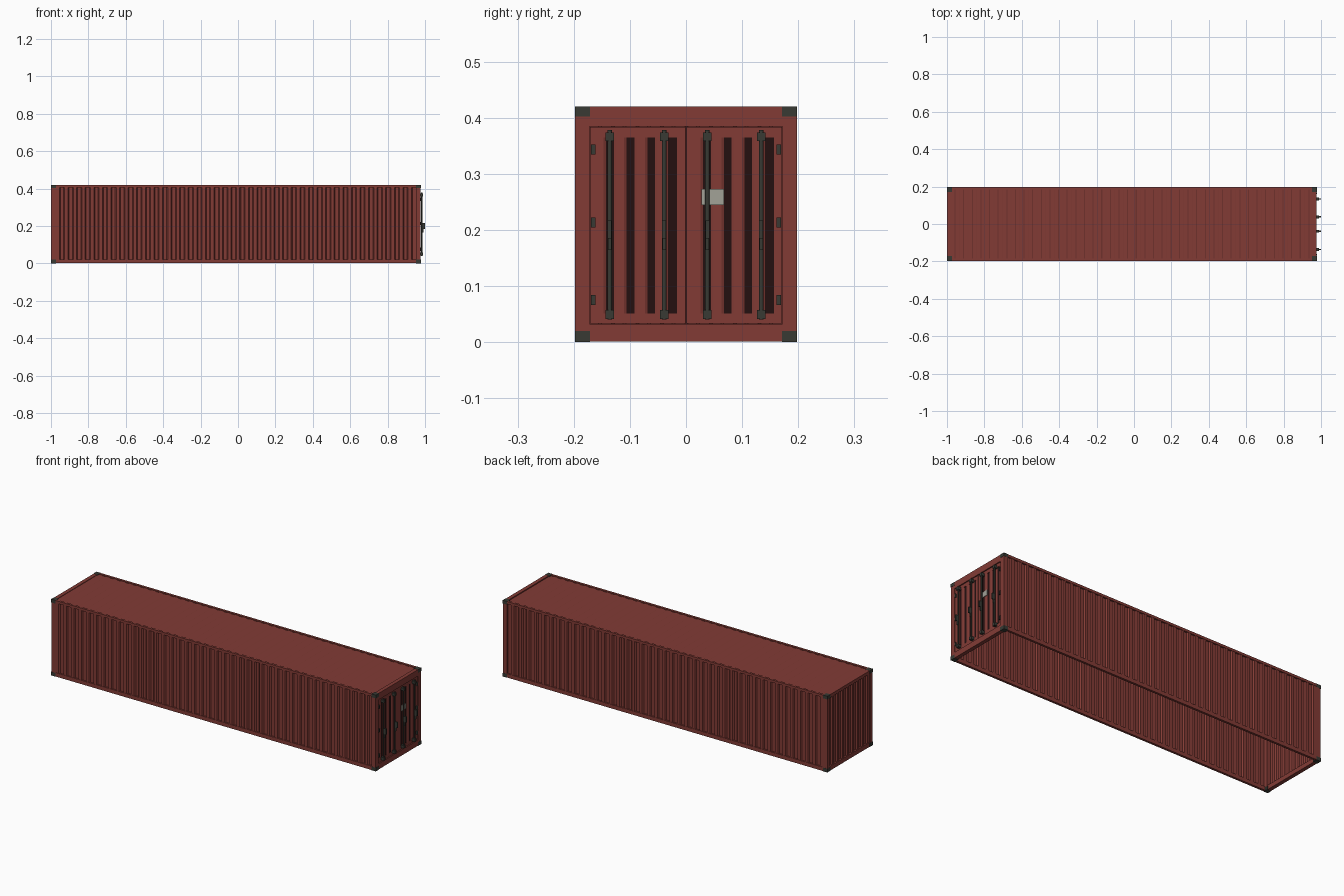
import bpy, bmesh, math
from mathutils import Vector

if "Cube" in bpy.data.objects:
    bpy.data.objects.remove(bpy.data.objects["Cube"])


def material(name, rgb):
    m = bpy.data.materials.new(name)
    m.diffuse_color = (*rgb, 1)
    m.use_nodes = True
    m.node_tree.nodes["Principled BSDF"].inputs["Base Color"].default_value = m.diffuse_color
    return m


RED = material("oxide red paint", (0.225, 0.044, 0.036))
DARK_RED = material("deep shadow red", (0.017, 0.005, 0.005))
STEEL = material("dark steel", (0.040, 0.042, 0.034))
PLATE = material("pale plate", (0.36, 0.36, 0.31))

X0, X1, W, H = -1.0, 0.978, 0.198, 0.42


def finish(name, bm, mats):
    me = bpy.data.meshes.new(name)
    bm.to_mesh(me)
    bm.free()
    for m in mats:
        me.materials.append(m)
    ob = bpy.data.objects.new(name, me)
    bpy.context.collection.objects.link(ob)
    return ob


def boxes(name, spans, mat):
    """One object made of boxes given as (x0, x1, y0, y1, z0, z1)."""
    bm = bmesh.new()
    for x0, x1, y0, y1, z0, z1 in spans:
        vs = bmesh.ops.create_cube(bm, size=1)["verts"]
        for v in vs:
            v.co = Vector(((x0 + x1) / 2 + v.co.x * (x1 - x0),
                           (y0 + y1) / 2 + v.co.y * (y1 - y0),
                           (z0 + z1) / 2 + v.co.z * (z1 - z0)))
    return finish(name, bm, [mat])


def corrugated(name, origin, along, across, out, length, height, n, depth,
               thick=0.0, valley_mat=None):
    """Trapezoid-wave sheet: crest, slope, valley, slope, repeated n times."""
    o, a, c, d = map(Vector, (origin, along, across, out))
    p = length / n
    pts = []
    for i in range(n):
        for f, lvl in ((0.06, 0), (0.44, 0), (0.56, 1), (0.94, 1)):
            pts.append(((i + f) * p, lvl))
    pts = [(0, 0)] + pts + [(length, 1)]
    bm = bmesh.new()
    rows = []
    for s, lvl in pts:
        base = o + a * s - d * depth * lvl
        rows.append((bm.verts.new(base), bm.verts.new(base + c * height), lvl))
    for (b0, t0, l0), (b1, t1, l1) in zip(rows, rows[1:]):
        f = bm.faces.new((b0, b1, t1, t0))
        f.normal_update()
        if f.normal.dot(d) < 0:
            f.normal_flip()
        if valley_mat and l0 and l1:
            f.material_index = 1
    ob = finish(name, bm, [RED] + ([valley_mat] if valley_mat else []))
    if thick:
        mod = ob.modifiers.new("sheet thickness", "SOLIDIFY")
        mod.thickness = thick
        mod.offset = -1
    return ob


# corrugated walls and roof (the underside is open)
L = X1 - X0 - 0.05
corrugated("side_wall_front", (X0 + 0.025, -W + 0.002, 0.02), (1, 0, 0),
           (0, 0, 1), (0, -1, 0), L, H - 0.03, 42, 0.007, 0.0015)
corrugated("side_wall_back", (X0 + 0.025, W - 0.002, 0.02), (1, 0, 0),
           (0, 0, 1), (0, 1, 0), L, H - 0.03, 42, 0.007, 0.0015)
corrugated("end_wall", (X0 + 0.004, -W + 0.024, 0.02), (0, 1, 0),
           (0, 0, 1), (-1, 0, 0), 2 * W - 0.048, H - 0.03, 8, 0.007, 0.0015)
corrugated("roof", (X0 + 0.02, -W + 0.009, H - 0.003), (1, 0, 0),
           (0, 1, 0), (0, 0, 1), L + 0.01, 2 * W - 0.018, 42, 0.003, 0.0015)

# frame: posts, side rails, end sills and headers
posts, rails, castings = [], [], []
for s in (-1, 1):
    yo, yp = sorted((s * (W - 0.0005), s * (W - 0.026)))
    for xa, xb in ((X0 + 0.001, X0 + 0.026), (X1 - 0.026, X1 - 0.001)):
        posts.append((xa, xb, yo, yp, 0.018, H - 0.018))
    yo, yp = sorted((s * (W - 0.0005), s * (W - 0.013)))
    rails.append((X0 + 0.02, X1 - 0.02, yo, yp, 0.001, 0.022))
    rails.append((X0 + 0.02, X1 - 0.02, yo, yp, H - 0.014, H - 0.0005))
    # corner castings stand slightly proud of the frame
    yo, yp = sorted((s * W, s * (W - 0.027)))
    for xa, xb in ((X0, X0 + 0.026), (X1 - 0.026, X1)):
        castings.append((xa, xb, yo, yp, 0, 0.02))
        castings.append((xa, xb, yo, yp, H - 0.018, H))
boxes("corner_posts", posts, RED)
boxes("side_rails", rails, RED)
boxes("corner_castings", castings, STEEL)
yi = W - 0.024
boxes("end_sills_and_headers", [
    (X0 + 0.001, X0 + 0.022, -yi, yi, 0.001, 0.025),
    (X0 + 0.001, X0 + 0.022, -yi, yi, H - 0.018, H - 0.0005),
    (X1 - 0.022, X1 - 0.001, -yi, yi, 0.001, 0.032),
    (X1 - 0.022, X1 - 0.001, -yi, yi, 0.384, H - 0.0005)], RED)

# two doors with a corrugated centre panel each
XD = X1 - 0.006
boxes("doors", [(XD - 0.012, XD - 0.003, -0.1715, -0.001, 0.033, 0.383),
                (XD - 0.012, XD - 0.003, 0.001, 0.1715, 0.033, 0.383)], RED)
frames = []
for y0, y1, pa, pb in ((-0.1715, -0.001, -0.163, -0.016),
                       (0.001, 0.1715, 0.010, 0.157)):
    frames += [(XD - 0.004, XD, y0, y1, 0.033, 0.051),
               (XD - 0.004, XD, y0, y1, 0.365, 0.383),
               (XD - 0.004, XD, y0, pa, 0.051, 0.365),
               (XD - 0.004, XD, pb, y1, 0.051, 0.365)]
    corrugated("door_panel", (XD, pa, 0.051), (0, 1, 0), (0, 0, 1), (1, 0, 0),
               pb - pa, 0.314, 4, 0.0025, 0, DARK_RED)
boxes("door_frames", frames, RED)

# hinges
boxes("hinges", [(XD - 0.002, XD + 0.007, s * 0.1655 - 0.004,
                  s * 0.1655 + 0.004, z - 0.009, z + 0.009)
                 for s in (-1, 1) for z in (0.075, 0.213, 0.343)], STEEL)

# locking rods with end brackets, guides and handles
XR = XD + 0.011
ROD_Y = (-0.136, -0.039, 0.038, 0.134)
bm = bmesh.new()
for y in ROD_Y:
    vs = bmesh.ops.create_cone(bm, cap_ends=True, segments=12, radius1=0.0042,
                               radius2=0.0042, depth=0.338)["verts"]
    bmesh.ops.translate(bm, verts=vs, vec=(XR, y, 0.209))
rods = finish("locking_rods", bm, [STEEL])
for p in rods.data.polygons:
    p.use_smooth = abs(p.normal.z) < 0.5
brackets, handles = [], []
for y in ROD_Y:
    for z in (0.049, 0.366):
        brackets.append((XD - 0.001, XR + 0.006, y - 0.0075, y + 0.0075,
                         z - 0.008, z + 0.008))
    handles.append((XR, 1.0, y - 0.0035, y + 0.0035, 0.185, 0.217))
    handles.append((XR, XR + 0.009, y - 0.003, y + 0.003, 0.165, 0.19))
boxes("rod_brackets", brackets, STEEL)
boxes("rod_handles", handles, STEEL)

# pale data plate
boxes("data_plate", [(XD, XD + 0.003, 0.028, 0.068, 0.244, 0.273)], PLATE)
